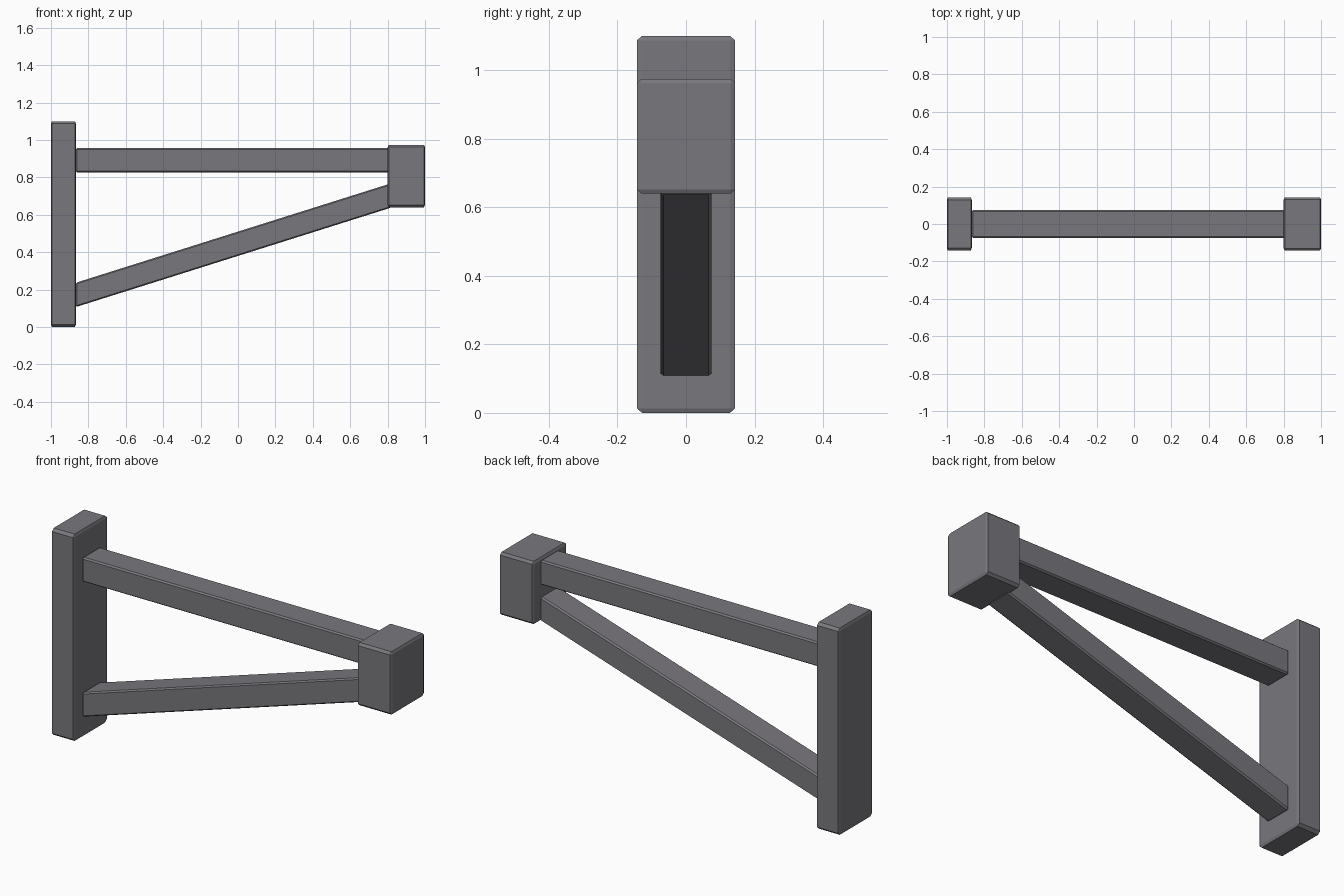
import bpy
import bmesh
from mathutils import Vector

# Remove the default object
old = bpy.data.objects.get("Cube")
if old:
    bpy.data.objects.remove(old, do_unlink=True)

# Single dark grey finish
grey = bpy.data.materials.new("dark_grey")
grey.use_nodes = True
colour = (0.19, 0.185, 0.205, 1.0)
grey.diffuse_color = colour
grey.node_tree.nodes["Principled BSDF"].inputs["Base Color"].default_value = colour


def chamfered_bar(name, low, high, chamfer, rise=0.0):
    """Box between two corners, chamfered per axis, its +x end raised by rise."""
    low, high, chamfer = Vector(low), Vector(high), Vector(chamfer)
    size, centre = high - low, (low + high) / 2
    bm = bmesh.new()
    bmesh.ops.create_cube(bm, size=1)
    # Bevel in stretched space so each axis gets its own chamfer width
    bmesh.ops.scale(bm, vec=[s / c for s, c in zip(size, chamfer)], verts=bm.verts)
    bmesh.ops.bevel(bm, geom=bm.edges[:], offset=1, segments=1,
                    affect='EDGES', clamp_overlap=False)
    bmesh.ops.scale(bm, vec=chamfer, verts=bm.verts)
    for v in bm.verts:
        v.co.z += rise * (v.co.x / size.x + 0.5)
        v.co += centre
    mesh = bpy.data.meshes.new(name)
    bm.to_mesh(mesh)
    bm.free()
    mesh.materials.append(grey)
    obj = bpy.data.objects.new(name, mesh)
    bpy.context.collection.objects.link(obj)
    return obj


# Upright post and end block
chamfered_bar("wall_post", (-1, -0.143, 0), (-0.867, 0.143, 1.1), (0.005, 0.015, 0.013))
chamfered_bar("end_block", (0.8, -0.143, 0.64), (1, 0.143, 0.974), (0.006, 0.013, 0.012))

# Horizontal arm and sloping brace, both run slightly into the end block
chamfered_bar("upper_arm", (-0.867, -0.075, 0.827), (0.82, 0.075, 0.957), (0.007, 0.009, 0.007))
chamfered_bar("diagonal_brace", (-0.867, -0.075, 0.107), (0.82, 0.075, 0.237),
              (0.007, 0.009, 0.007), rise=0.532)
